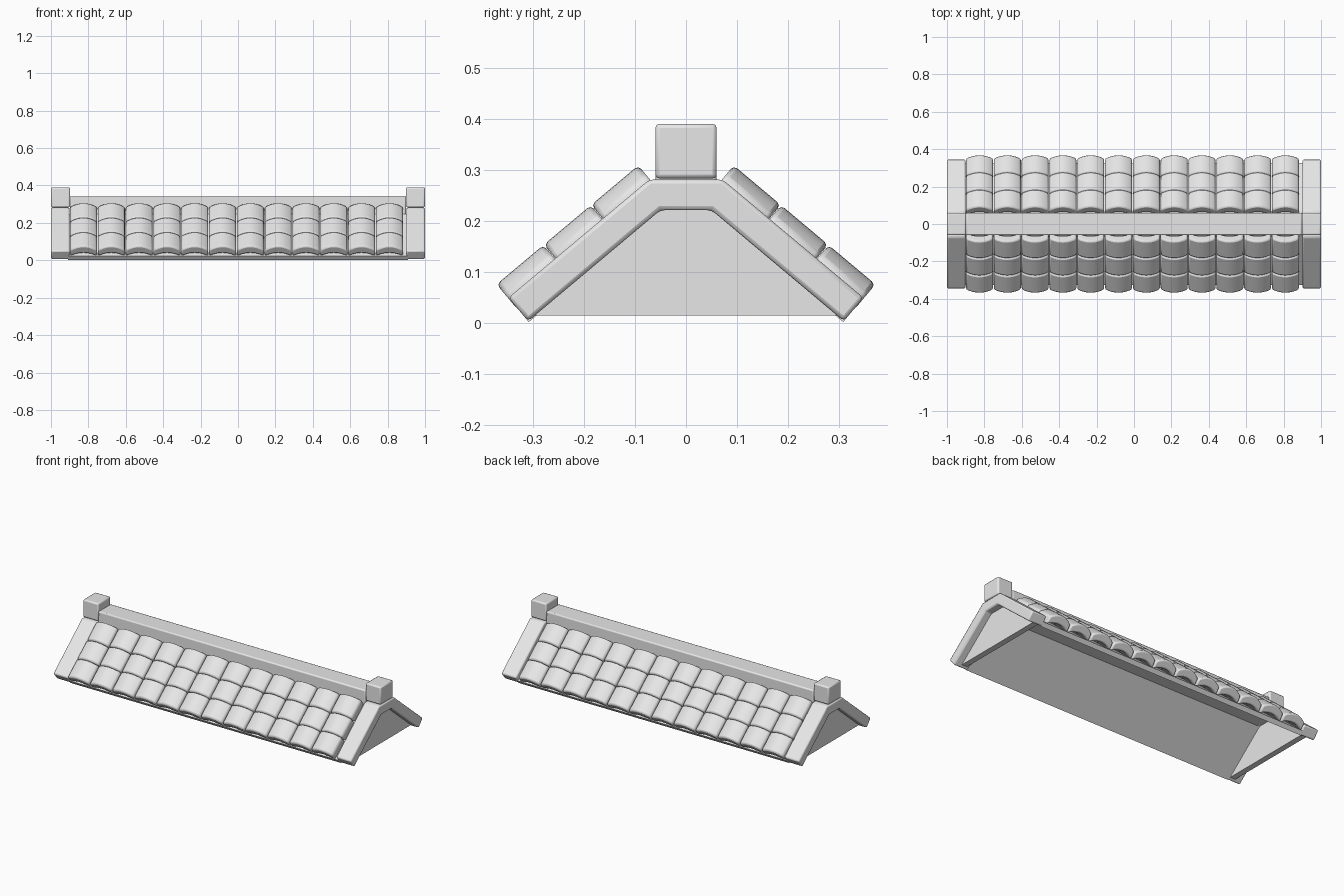
import bpy, bmesh, math

if "Cube" in bpy.data.objects:
    bpy.data.objects.remove(bpy.data.objects["Cube"])

stone = bpy.data.materials.new("stone_grey")
stone.use_nodes = True
GREY = (0.8, 0.8, 0.8, 1)
stone.diffuse_color = GREY
stone.node_tree.nodes["Principled BSDF"].inputs["Base Color"].default_value = GREY

PITCH = math.radians(40)
SIN, COS = math.sin(PITCH), math.cos(PITCH)
APEX_Y, APEX_Z = 0.05, 0.221     # inner corner where slope meets flat top
SLOPE = 0.338                    # slope length from that corner


def prism(name, profile, axis, start, end, bevel=0.0):
    """Extrude a closed 2D profile along x or y, with soft edges."""
    bm = bmesh.new()
    rings = []
    for d in (start, end):
        rings.append([bm.verts.new((d, a, b) if axis == "x" else (a, d, b))
                      for a, b in profile])
    n = len(profile)
    for ring in rings:
        bm.faces.new(ring)
    for i in range(n):
        j = (i + 1) % n
        bm.faces.new((rings[0][i], rings[0][j], rings[1][j], rings[1][i]))
    bmesh.ops.recalc_face_normals(bm, faces=bm.faces)
    mesh = bpy.data.meshes.new(name)
    bm.to_mesh(mesh)
    bm.free()
    mesh.materials.append(stone)
    obj = bpy.data.objects.new(name, mesh)
    bpy.context.collection.objects.link(obj)
    if bevel:
        mod = obj.modifiers.new("soft_edges", "BEVEL")
        mod.width = bevel
        mod.segments = 2
        mod.limit_method = "ANGLE"
        mod.angle_limit = math.radians(32)
    bpy.ops.object.select_all(action="DESELECT")
    obj.select_set(True)
    bpy.context.view_layer.objects.active = obj
    bpy.ops.object.shade_smooth_by_angle(angle=math.radians(35))
    return obj


def half_line(offset):
    """Eave and apex points of the roof line, pushed out by offset."""
    eave = (APEX_Y + SLOPE * COS + offset * SIN,
            APEX_Z - SLOPE * SIN + offset * COS)
    apex = (APEX_Y + offset * math.tan(PITCH / 2), APEX_Z + offset)
    return [eave, apex]


def chevron(inner, outer):
    def full(offset):
        right = half_line(offset)
        return right + [(-y, z) for y, z in reversed(right)]
    return full(outer) + full(inner)[::-1]


def box(y, z0, z1):
    return [(-y, z0), (y, z0), (y, z1), (-y, z1)]


# Thin roof deck and ridge beam
prism("roof_deck", chevron(-0.002, 0.026), "x", -0.91, 0.91)
prism("ridge_beam", box(0.06, 0.24, 0.345), "x", -0.898, 0.898, 0.007)

# End frames, ridge blocks and recessed gable walls
for side, label in ((1, "left"), (-1, "right")):
    prism(label + "_end_frame", chevron(0, 0.06), "x", side * 0.9, side * 1.0, 0.008)
    prism(label + "_ridge_block", box(0.06, 0.283, 0.39), "x",
          side * 0.898, side * 1.0, 0.008)
    wall_y = APEX_Y + (APEX_Z - 0.015) * COS / SIN
    wall = [(-wall_y, 0.015), (wall_y, 0.015),
            (APEX_Y, APEX_Z + 0.005), (-APEX_Y, APEX_Z + 0.005)]
    prism(label + "_gable_wall", wall, "x", side * 0.92, side * 0.955)

# Arched tiles: one tile repeated along the ridge and down each slope
STEPS, HALF = 10, 0.072
COLUMN, ROW = 0.1487, 0.121


def arch(side_height, rise):
    ts = [2 * i / STEPS - 1 for i in range(STEPS + 1)]
    return [(t * HALF, side_height + rise * (1 - t * t)) for t in ts]


section = arch(0.068, 0.027) + arch(0.022, 0.022)[::-1]
for side, label in ((1, "back"), (-1, "front")):
    top = -0.023
    tiles = prism(label + "_tiles", section, "y",
                  side * top, side * (top + ROW - 0.001), 0.009)
    tiles.location = (-0.826, side * APEX_Y, APEX_Z)
    tiles.rotation_euler.x = -side * PITCH
    for name, count, step in (("columns", 12, (COLUMN, 0, 0)),
                              ("rows", 3, (0, side * ROW, 0))):
        mod = tiles.modifiers.new(name, "ARRAY")
        mod.count = count
        mod.use_relative_offset = False
        mod.use_constant_offset = True
        mod.constant_offset_displace = step
